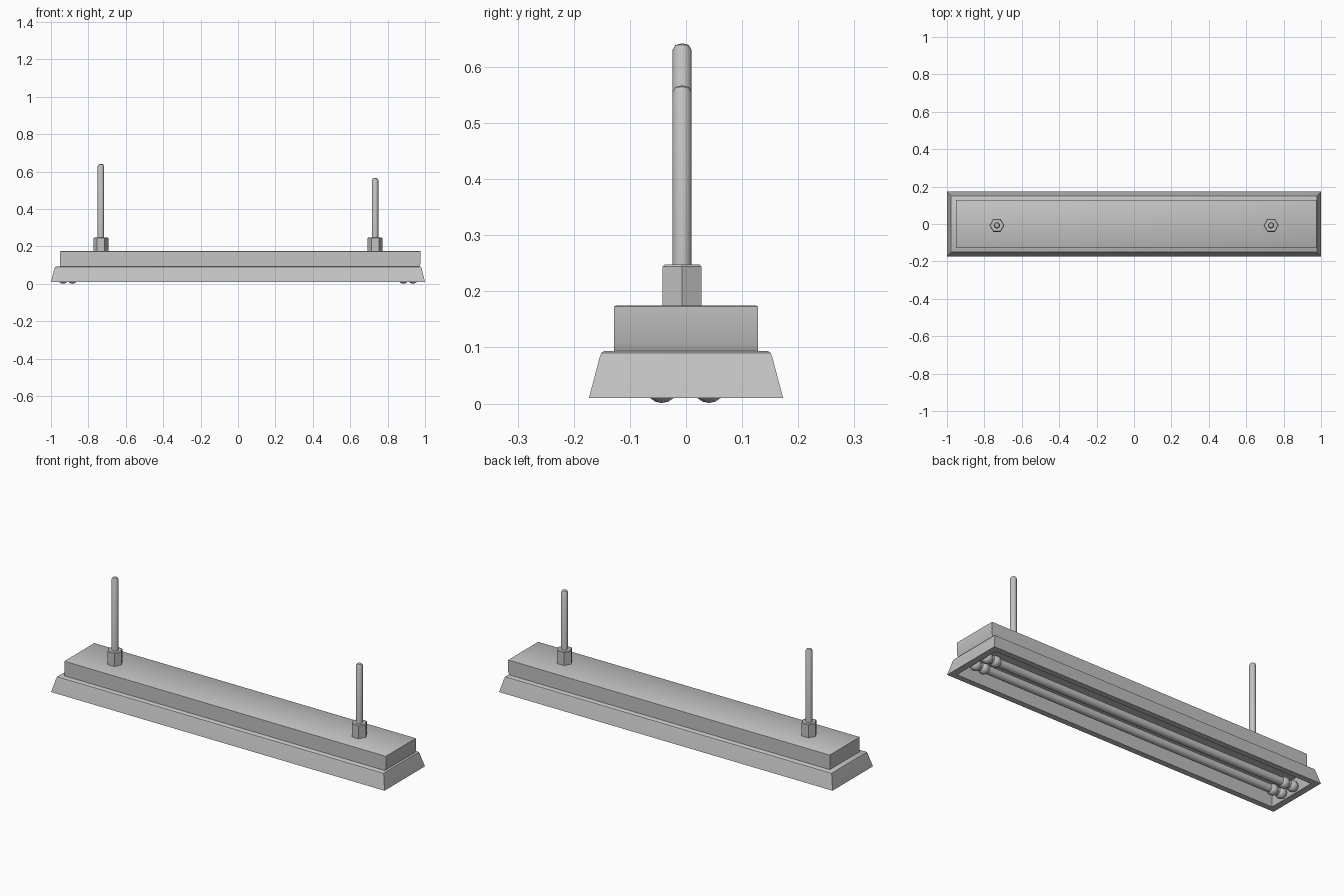
import bpy, bmesh, math
from mathutils import Matrix

if "Cube" in bpy.data.objects:
    bpy.data.objects.remove(bpy.data.objects["Cube"])

grey = bpy.data.materials.new("light grey")
grey.use_nodes = True
colour = (0.55, 0.55, 0.55, 1)
grey.diffuse_color = colour
grey.node_tree.nodes["Principled BSDF"].inputs["Base Color"].default_value = colour


def finish(name, bm):
    bmesh.ops.recalc_face_normals(bm, faces=bm.faces)
    mesh = bpy.data.meshes.new(name)
    bm.to_mesh(mesh)
    bm.free()
    mesh.materials.append(grey)
    obj = bpy.data.objects.new(name, mesh)
    bpy.context.collection.objects.link(obj)
    bpy.ops.object.select_all(action='DESELECT')
    obj.select_set(True)
    bpy.context.view_layer.objects.active = obj
    bpy.ops.object.shade_smooth_by_angle(angle=math.radians(35))
    return obj


def rect_loft(name, rings):
    """Join rectangles (x min, x max, half depth, z) and cap both ends."""
    bm = bmesh.new()
    loops = [[bm.verts.new(p) for p in
              ((a, -h, z), (b, -h, z), (b, h, z), (a, h, z))]
             for a, b, h, z in rings]
    for low, high in zip(loops, loops[1:]):
        for i in range(4):
            j = (i + 1) % 4
            bm.faces.new((low[i], low[j], high[j], high[i]))
    bm.faces.new(loops[0])
    bm.faces.new(loops[-1])
    return finish(name, bm)


def lathe(name, profile, sides, x, y, z=0, axis='Z'):
    """Spin (radius, height) points, closing the ends."""
    bm = bmesh.new()
    verts = [bm.verts.new((r, 0, h)) for r, h in profile]
    edges = [bm.edges.new(pair) for pair in zip(verts, verts[1:])]
    bmesh.ops.spin(bm, geom=verts + edges, axis=(0, 0, 1), cent=(0, 0, 0),
                   angle=math.tau, steps=sides)
    bmesh.ops.remove_doubles(bm, verts=bm.verts, dist=0.0001)
    if axis == 'X':
        bmesh.ops.rotate(bm, verts=bm.verts, matrix=Matrix.Rotation(math.pi / 2, 3, 'Y'))
    bmesh.ops.translate(bm, verts=bm.verts, vec=(x, y, z))
    return finish(name, bm)


# Flared shade: recessed ceiling, inner wall, rim, outer wall, rounded shoulder
rect_loft("shade", [
    (-0.95, 0.95, 0.122, 0.078), (-0.965, 0.965, 0.142, 0.01),
    (-1, 1, 0.173, 0.01), (-0.982, 0.982, 0.154, 0.082),
    (-0.979, 0.979, 0.151, 0.09), (-0.972, 0.972, 0.145, 0.094)])

# Ballast housing on top of the shade
rect_loft("housing", [
    (-0.952, 0.968, 0.128, 0.09), (-0.952, 0.977, 0.128, 0.108),
    (-0.952, 0.977, 0.128, 0.173), (-0.949, 0.974, 0.125, 0.175)])

# Hexagonal collars and hanging rods
for side, x, top in (("right", -0.733, 0.642), ("left", 0.733, 0.567)):
    lathe(side + "_collar", [(0, 0.17), (0.04, 0.17), (0.04, 0.244),
                             (0.036, 0.248), (0, 0.248)], 6, x, -0.007)
    lathe(side + "_rod", [(0, 0.2), (0.017, 0.2), (0.017, top - 0.012),
                          (0.012, top - 0.003), (0, top)], 12, x, -0.007)

# Lamp tubes with a pair of round holders at each end
for row, y in (("front", -0.043), ("back", 0.041)):
    lathe(row + "_tube", [(0, -0.95), (0.021, -0.95), (0.021, 0.95), (0, 0.95)],
          16, 0, y, 0.031, 'X')
    for side, sign in (("right", -1), ("left", 1)):
        for place, x in (("inner", 0.885), ("outer", 0.935)):
            arc = [(0.029 * math.sin(t * math.pi / 8), -0.029 * math.cos(t * math.pi / 8))
                   for t in range(9)]
            lathe(f"{row}_{side}_{place}_holder", arc, 16, sign * x, y, 0.03, 'X')
